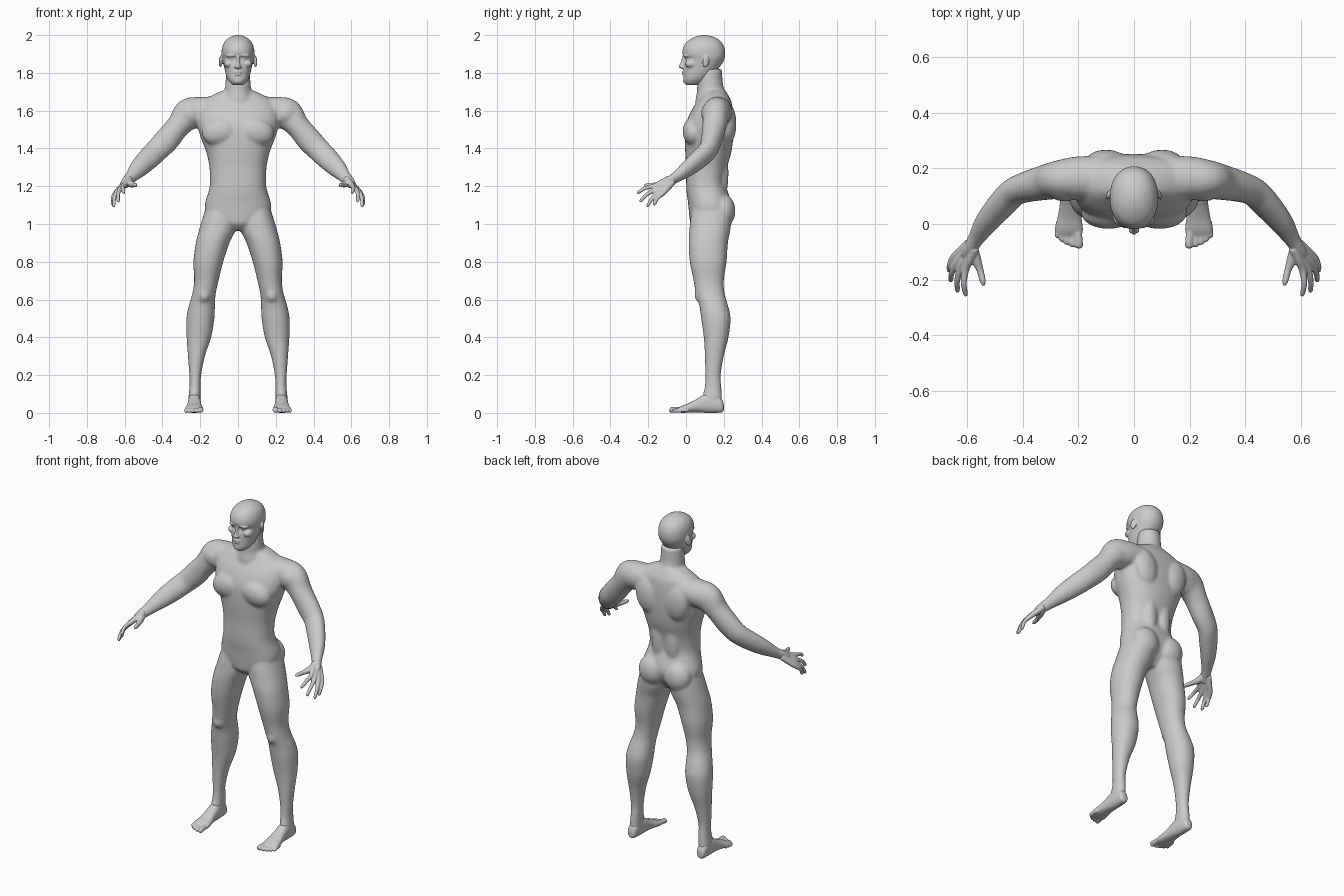
import bpy, bmesh, math
from mathutils import Vector, Matrix


def spline(rows, n=5):
    """Catmull-Rom resampling of section rows."""
    out = []
    for i in range(len(rows) - 1):
        a, b, c, d = (rows[max(0, min(len(rows) - 1, i + k))] for k in (-1, 0, 1, 2))
        for s in range(n):
            t = s / n
            out.append([q + .5 * t * (r - p + t * (2*p - 5*q + 4*r - s4 + t * (3*(q - r) + s4 - p)))
                        for p, q, r, s4 in zip(a, b, c, d)])
    return out + [list(rows[-1])]


def skin(bm, rings):
    rings = [[bm.verts.new(p) for p in ring] for ring in rings]
    n = len(rings[0])
    for r0, r1 in zip(rings, rings[1:]):
        for i in range(n):
            j = (i + 1) % n
            bm.faces.new((r0[i], r0[j], r1[j], r1[i]))
    bm.faces.new(rings[0][::-1])
    bm.faces.new(rings[-1])


def loft(bm, rows, axis='z', p=2.3, n=32):
    """Rows are (position, a0, a1, b0, b1): superellipse sections along z or y."""
    rings = []
    for t, a0, a1, b0, b1 in spline(rows):
        ring = []
        for i in range(n):
            w = 2 * math.pi * i / n
            c, s = math.cos(w), math.sin(w)
            a = (a0 + a1) / 2 + (a1 - a0) / 2 * math.copysign(abs(c) ** (2 / p), c)
            b = (b0 + b1) / 2 + (b1 - b0) / 2 * math.copysign(abs(s) ** (2 / p), s)
            ring.append((a, b, t) if axis == 'z' else (a, t, b))
        rings.append(ring)
    skin(bm, rings)


def tube(bm, rows, n=20, ref=(0, 1, 0)):
    """Rows are (x, y, z, r1, r2): elliptical limb along a path."""
    rows = spline(rows)
    pts = [Vector(r[:3]) for r in rows]
    rings = []
    for i, r in enumerate(rows):
        t = (pts[min(i + 1, len(pts) - 1)] - pts[max(i - 1, 0)]).normalized()
        u = t.cross(Vector(ref)).normalized()
        v = u.cross(t)
        rings.append([pts[i] + u * r[3] * math.cos(w) + v * r[4] * math.sin(w)
                      for w in (2 * math.pi * k / n for k in range(n))])
    skin(bm, rings)


def blob(bm, loc, size, rot=(0, 0, 0)):
    from mathutils import Euler
    bmesh.ops.create_icosphere(bm, subdivisions=3, radius=1,
                               matrix=Matrix.LocRotScale(Vector(loc), Euler(rot), Vector(size)))


def mirror(bm):
    d = bmesh.ops.duplicate(bm, geom=bm.verts[:] + bm.edges[:] + bm.faces[:])['geom']
    bmesh.ops.scale(bm, vec=(-1, 1, 1), verts=[g for g in d if isinstance(g, bmesh.types.BMVert)])


def finish(bm, name, voxel, smooth):
    bmesh.ops.recalc_face_normals(bm, faces=bm.faces)
    me = bpy.data.meshes.new(name)
    bm.to_mesh(me)
    bm.free()
    ob = bpy.data.objects.new(name, me)
    bpy.context.collection.objects.link(ob)
    m = ob.modifiers.new("fuse", 'REMESH')
    m.mode, m.voxel_size, m.use_smooth_shade = 'VOXEL', voxel, True
    m = ob.modifiers.new("relax", 'SMOOTH')
    m.factor, m.iterations = .5, smooth
    return ob


# Body: leg, arm and muscles on one side, mirrored, then the trunk
bm = bmesh.new()
loft(bm, [(.03, .202, .26, .105, .19), (.08, .199, .262, .088, .19), (.14, .198, .257, .1, .187),
          (.2, .195, .258, .102, .184), (.3, .175, .265, .1, .2), (.4, .142, .272, .094, .225),
          (.5, .125, .273, .08, .236), (.57, .122, .26, .07, .222), (.63, .118, .242, .052, .205),
          (.7, .103, .232, .04, .2), (.8, .078, .236, .02, .215), (.9, .045, .223, .014, .222),
          (.97, .012, .206, .018, .235), (1.04, .004, .185, .025, .24), (1.1, .02, .165, .04, .22)], p=2.15)
tube(bm, [(.1, .165, 1.6, .075, .08), (.2, .165, 1.595, .078, .078), (.262, .16, 1.578, .085, .07),
          (.315, .15, 1.52, .064, .064), (.377, .135, 1.445, .066, .056), (.43, .115, 1.39, .062, .05),
          (.475, .07, 1.345, .059, .047), (.525, .01, 1.295, .05, .04), (.565, -.05, 1.25, .034, .028),
          (.588, -.088, 1.226, .03, .024)], n=28)
blob(bm, (.092, .04, 1.49), (.1, .058, .075), (0, .25, 0))        # chest
blob(bm, (.085, .198, 1.07), (.083, .064, .088))                  # buttock
blob(bm, (.1, .222, 1.53), (.075, .045, .11), (0, .2, 0))         # shoulder blade
blob(bm, (.045, .19, 1.27), (.045, .035, .15))                    # lower back
blob(bm, (.18, .075, .625), (.034, .03, .04))                     # knee
blob(bm, (.25, .15, 1.585), (.075, .07, .07))                     # shoulder
mirror(bm)
loft(bm, [(t, -w, w, f, b) for t, w, f, b in (
    (.965, .04, .06, .17), (1.0, .1, .025, .2), (1.04, .155, .018, .225), (1.08, .176, .014, .24),
    (1.12, .172, .01, .238), (1.17, .156, .003, .222), (1.22, .148, .001, .208), (1.3, .151, .001, .218),
    (1.38, .168, -.004, .24), (1.46, .198, -.006, .25), (1.53, .216, .0, .252), (1.6, .212, .028, .248),
    (1.65, .185, .062, .24), (1.68, .14, .08, .225), (1.705, .085, .085, .21))], n=48)
loft(bm, [(1.58, -.1, .1, .05, .23), (1.65, -.088, .088, .05, .226), (1.7, -.072, .072, .058, .208),
          (1.74, -.067, .067, .06, .196), (1.82, -.062, .062, .07, .19)], p=2)
finish(bm, "body", .0085, 6)

# Head
bm = bmesh.new()
blob(bm, (.033, .002, 1.892), (.03, .017, .009), (0, .1, -.3 + .6))   # brow
blob(bm, (.032, .011, 1.876), (.015, .015, .011))                 # eye
blob(bm, (.05, .026, 1.848), (.026, .032, .022))                  # cheek
blob(bm, (.011, -.022, 1.83), (.009, .011, .007))                 # nostril
blob(bm, (.092, .105, 1.86), (.007, .019, .033), (-.15, 0, .35))  # ear
mirror(bm)
loft(bm, [(t, -w, w, f, b) for t, w, f, b in (
    (1.735, .024, .004, .06), (1.745, .038, -.009, .09), (1.765, .054, -.014, .115),
    (1.79, .064, -.013, .14), (1.82, .071, -.013, .17), (1.85, .078, -.01, .192),
    (1.875, .084, -.003, .203), (1.9, .087, -.018, .207), (1.93, .085, -.016, .204),
    (1.96, .074, .0, .19), (1.98, .056, .026, .168), (1.993, .034, .055, .138),
    (2.0, .012, .085, .11))], p=2.15, n=40)
loft(bm, [(1.822, -.009, .009, -.024, .02), (1.828, -.014, .014, -.037, .02), (1.836, -.013, .013, -.039, .02),
          (1.86, -.009, .009, -.027, .02), (1.892, -.01, .01, -.018, .02)], n=16)
blob(bm, (0, -.007, 1.805), (.024, .016, .006))                   # upper lip
blob(bm, (0, -.005, 1.791), (.021, .017, .006))                   # lower lip
blob(bm, (0, .004, 1.757), (.025, .02, .016))                     # chin
finish(bm, "head", .0045, 3)

# Hands: each finger runs from wrist through knuckle to tip
wrist = Vector((.583, -.08, 1.231))
centre = Vector((.628, -.146, 1.18))
fingers = [((.605, -.163, 1.202), (.605, -.26, 1.165)), ((.622, -.154, 1.187), (.635, -.246, 1.118)),
           ((.637, -.14, 1.174), (.66, -.207, 1.092)), ((.648, -.122, 1.163), (.664, -.172, 1.1))]
bm = bmesh.new()
for k, tip in fingers:
    k, tip = Vector(k), Vector(tip)
    start = wrist + (k - centre) * .45
    mid = k.lerp(tip, .5) + Vector((.006, -.003, .007))
    tube(bm, [(*start, .017, .017), (*start.lerp(k, .5), .0165, .0165), (*k, .014, .014),
              (*mid, .0105, .0105), (*k.lerp(tip, .9), .009, .009), (*tip, .004, .004)],
         n=12, ref=(1, 0, 0))
tube(bm, [(.58, -.085, 1.226, .02, .02), (.568, -.125, 1.213, .019, .019), (.553, -.165, 1.207, .013, .013),
          (.543, -.205, 1.206, .011, .011), (.54, -.222, 1.205, .004, .004)], n=12, ref=(1, 0, 0))
tube(bm, [(.56, -.042, 1.257, .03, .025), (.588, -.088, 1.226, .028, .022),
          (.602, -.112, 1.208, .024, .018)])
mirror(bm)
finish(bm, "hands", .004, 2)

# Feet with toes
bm = bmesh.new()
loft(bm, [(.2, .218, .246, .012, .045), (.188, .206, .258, .002, .075), (.15, .2, .262, 0, .1),
          (.105, .197, .264, .0, .102), (.06, .194, .268, .003, .076), (.02, .188, .275, .002, .054),
          (-.02, .183, .282, 0, .038), (-.045, .188, .276, .003, .024)], axis='y', n=24)
for x, y, r in ((.198, -.088, .0145), (.222, -.083, .0105), (.242, -.075, .0105),
                (.259, -.064, .0105), (.274, -.05, .0105)):
    tube(bm, [(x + (.232 - x) * .1, y + .06, r + .004, r, r), (x, y + .025, r + .003, r, r),
              (x, y + .007, r, r, r), (x, y, r, r * .45, r * .45)], n=12, ref=(0, 0, 1))
mirror(bm)
finish(bm, "feet", .0045, 2)
